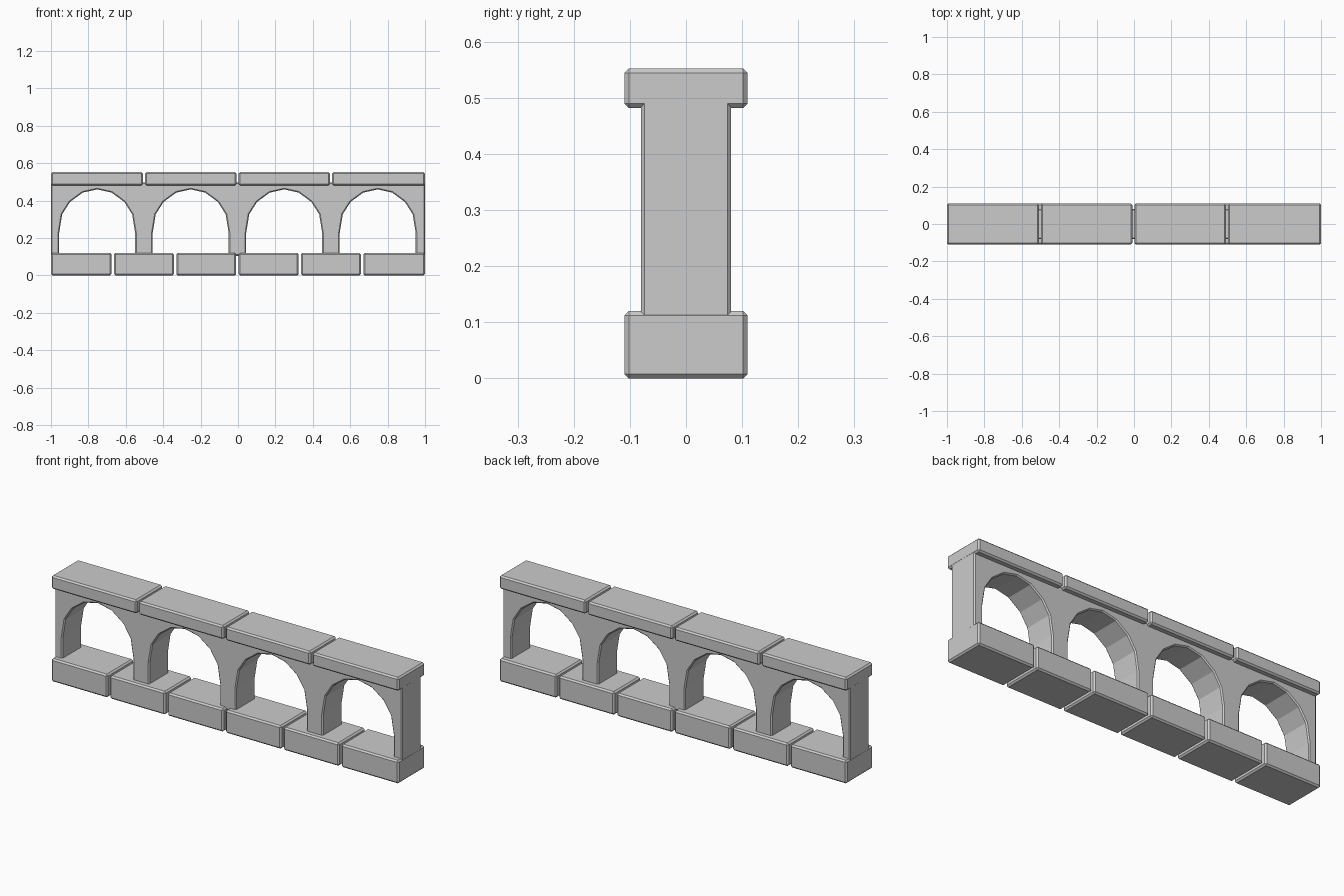
import bpy
import bmesh

cube = bpy.data.objects.get("Cube")
if cube:
    bpy.data.objects.remove(cube, do_unlink=True)

stone = bpy.data.materials.new("grey stone")
stone.use_nodes = True
stone.diffuse_color = (0.6, 0.6, 0.6, 1)
stone.node_tree.nodes["Principled BSDF"].inputs["Base Color"].default_value = (0.6, 0.6, 0.6, 1)

SHIFT = -0.003  # joints and arches sit a touch off centre


def extruded(name, outline, half_depth, chamfer):
    """Extrude an (x, z) outline along y and chamfer its sharp edges."""
    bm = bmesh.new()
    face = bm.faces.new([bm.verts.new((x, -half_depth, z)) for x, z in outline])
    ext = bmesh.ops.extrude_face_region(bm, geom=[face])
    moved = [v for v in ext["geom"] if isinstance(v, bmesh.types.BMVert)]
    bmesh.ops.translate(bm, verts=moved, vec=(0, 2 * half_depth, 0))
    bmesh.ops.recalc_face_normals(bm, faces=bm.faces)
    mesh = bpy.data.meshes.new(name)
    bm.to_mesh(mesh)
    bm.free()
    mesh.materials.append(stone)
    obj = bpy.data.objects.new(name, mesh)
    bpy.context.collection.objects.link(obj)
    bevel = obj.modifiers.new("chamfer", "BEVEL")
    bevel.width = chamfer
    bevel.segments = 1
    bevel.limit_method = "ANGLE"
    bevel.angle_limit = 0.7
    return obj


def block_row(name, count, z0, z1, gap):
    """A course of chamfered blocks with open joints."""
    pitch = 2 / count
    for i in range(count):
        x0 = -1 if i == 0 else -1 + i * pitch + SHIFT + gap / 2
        x1 = 1 if i == count - 1 else -1 + (i + 1) * pitch + SHIFT - gap / 2
        extruded(f"{name}_{i + 1}", [(x0, z0), (x1, z0), (x1, z1), (x0, z1)], 0.11, 0.008)


# Base and coping courses
block_row("base_block", 6, 0, 0.12, 0.013)
block_row("coping_block", 4, 0.482, 0.552, 0.012)

# Arcade wall: one outline running along the piers and over the arches
BOTTOM, TOP, END = 0.105, 0.498, 0.9995
half_arch = [(-0.203, BOTTOM), (-0.203, 0.228), (-0.187, 0.327),
             (-0.145, 0.393), (-0.077, 0.443)]
arch = half_arch + [(0, 0.46)] + [(-x, z) for x, z in reversed(half_arch)]
outline = [(-END, BOTTOM)]
for i in range(4):
    centre = -0.75 + 0.5 * i + SHIFT
    outline += [(centre + x, z) for x, z in arch]
outline += [(END, BOTTOM), (END, TOP), (-END, TOP)]
extruded("arcade_wall", outline, 0.08, 0.006)
